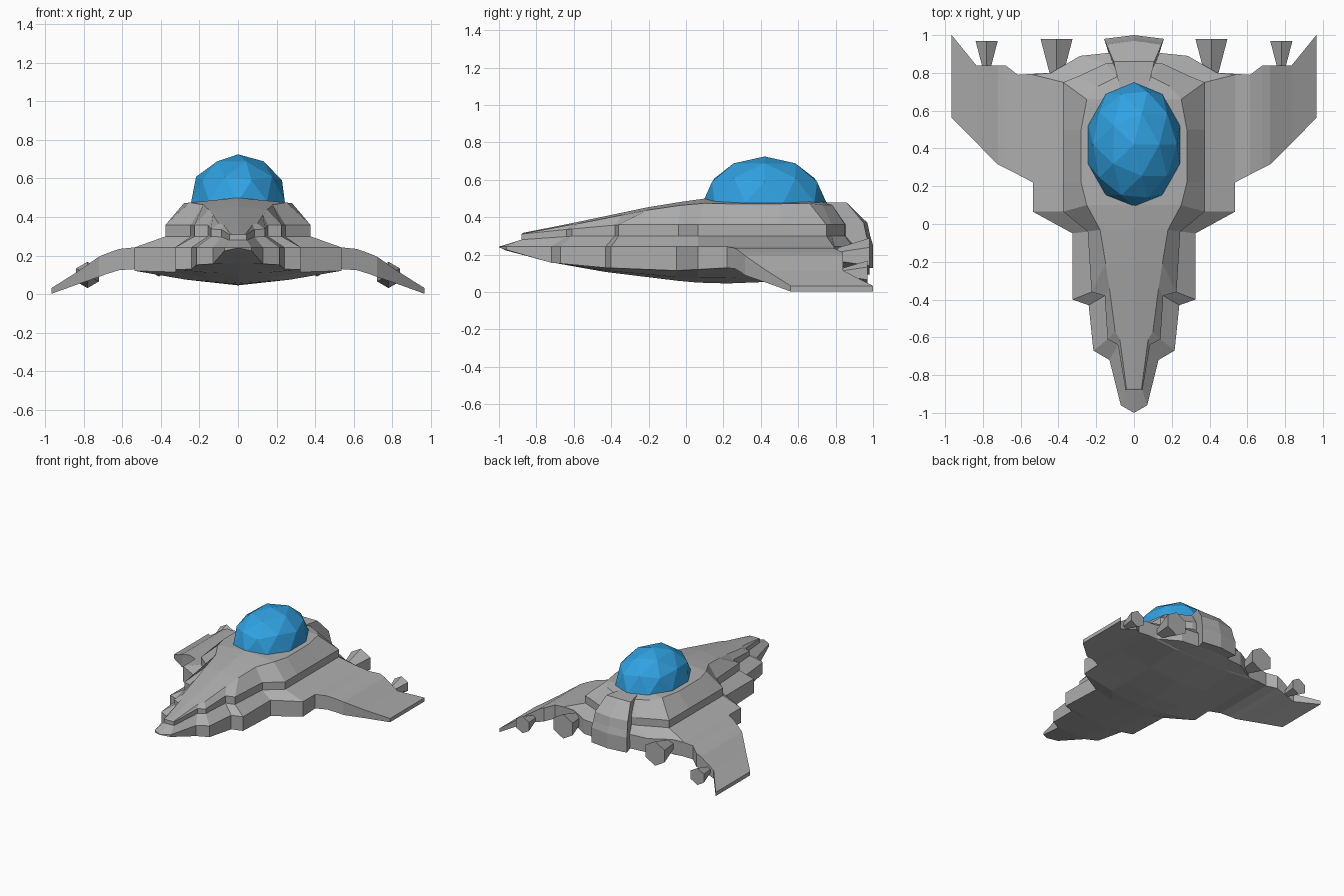
import bpy, bmesh, math
from mathutils import Matrix

cube = bpy.data.objects.get("Cube")
if cube:
    bpy.data.objects.remove(cube)


def material(name, color):
    mat = bpy.data.materials.new(name)
    mat.use_nodes = True
    mat.diffuse_color = color
    mat.node_tree.nodes["Principled BSDF"].inputs["Base Color"].default_value = color
    return mat


GREY = material("hull grey", (0.42, 0.42, 0.42, 1))
BLUE = material("canopy blue", (0.03, 0.36, 0.76, 1))


def finish(name, bm, mat, mirrored=False):
    """Optionally mirror across x, weld, and turn the mesh into an object."""
    if mirrored:
        bmesh.ops.mirror(bm, geom=bm.verts[:] + bm.edges[:] + bm.faces[:],
                         matrix=Matrix.Identity(4), merge_dist=0, axis='X')
    bmesh.ops.remove_doubles(bm, verts=bm.verts[:], dist=0.0005)
    bmesh.ops.dissolve_degenerate(bm, edges=bm.edges[:], dist=0.0005)
    bmesh.ops.recalc_face_normals(bm, faces=bm.faces[:])
    mesh = bpy.data.meshes.new(name)
    bm.to_mesh(mesh)
    bm.free()
    mesh.materials.append(mat)
    obj = bpy.data.objects.new(name, mesh)
    bpy.context.collection.objects.link(obj)
    return obj


def loft(bm, rings, closed=False):
    """Bridge rings that have equal point counts; cap the ends of closed ones."""
    rows = [[bm.verts.new(p) for p in ring] for ring in rings]
    n = len(rows[0])
    for a, b in zip(rows, rows[1:]):
        for i in range(n if closed else n - 1):
            k = (i + 1) % n
            bm.faces.new((a[i], a[k], b[k], b[i]))
    if closed:
        bm.faces.new(rows[0])
        bm.faces.new(rows[-1])


def height(table, y):
    """Piecewise linear height along the length."""
    for (y0, z0), (y1, z1) in zip(table, table[1:]):
        if y <= y1:
            return z0 + (z1 - z0) * max(0, (y - y0) / (y1 - y0))
    return table[-1][1]


# Height lines along the hull, nose to tail
keel = [(-1, .24), (-.89, .19), (-.45, .11), (0, .055), (.15, .045),
        (.45, .05), (.75, .09), (.92, .13)]
rim_low = [(-1, .24), (-.89, .2), (-.72, .157), (-.43, .13), (-.05, .115), (.22, .13)]
deck_low = [(-.88, .28), (-.6, .3)]
deck_high = [(-.88, .31), (-.64, .335), (-.36, .36)]
spine = [(-.88, .315), (-.65, .36), (-.15, .465), (.1, .5), (.66, .5), (.78, .475)]

# Stepped half outlines: rim plate, upper deck, top of the deck
rim = [(0, -1), (.07, -.96), (.13, -.72), (.215, -.67), (.24, -.43), (.325, -.4),
       (.325, -.05), (.535, .065), (.535, .22), (.535, .5), (.535, .79),
       (.44, .8), (.285, .89), (0, .92)]
deck = [(0, -.88), (.045, -.88), (.085, -.64), (.14, -.61), (.155, -.38), (.225, -.36),
        (.245, -.04), (.375, .065), (.375, .22), (.375, .5), (.375, .75),
        (.3, .78), (.15, .85), (0, .86)]
crown = [(0, -.87), (.04, -.87), (.075, -.61), (.1, -.57), (.13, -.34), (.15, -.21),
         (.18, -.03), (.25, .1), (.28, .22), (.28, .5), (.25, .66),
         (.19, .73), (.09, .78), (0, .78)]

# Hull: keel, belly, rim wall, deck wall, shoulders and spine
bm = bmesh.new()
belly = [(x / 2, y, .65 * height(keel, y) + .35 * height(rim_low, y) if x else height(keel, y))
         for x, y in rim]
loft(bm, [
    [(0, y, height(keel, y)) for x, y in rim],
    belly,
    [(x, y, height(rim_low, y)) for x, y in rim],
    [(x, y, .243) for x, y in rim],
    [(x, y, height(deck_low, y)) for x, y in deck],
    [(x, y, height(deck_high, y)) for x, y in deck],
    [(x, y, height(spine, y) - .1 * x) for x, y in crown],
    [(0, y, height(spine, y)) for x, y in crown],
])
finish("hull", bm, GREY, True)

# Wings: sections of x, front, back, top, bottom
sections = [(.45, .22, .8, .24, .125), (.535, .22, .795, .243, .13),
            (.615, .262, .79, .235, .125), (.68, .295, .84, .212, .105),
            (.72, .315, .84, .195, .09), (.835, .43, .84, .115, .05),
            (.965, .56, 1, .033, .003)]
bm = bmesh.new()
loft(bm, [[(x, f, t), (x, b, t), (x, b, u), (x, f, u)] for x, f, b, t, u in sections], True)
finish("wings", bm, GREY, True)

# Tail block: a side profile that flares toward the back
profile = [(.7, .48), (.86, .478), (.95, .37), (.965, .3), (.98, .25), (.98, .13), (.7, .13)]
bm = bmesh.new()
loft(bm, [[(s * (.07 + .42 * max(0, y - .77)), y + (.02 if not s and y > .9 else 0), z)
           for y, z in profile] for s in (-1, 0, 1)], True)
finish("tail_block", bm, GREY)

# Engines: flared six-sided nozzles
for side, label in ((1, "left"), (-1, "right")):
    for part, x, z, front, back, radius in (("inner", .41, .19, .78, .98, .098),
                                            ("outer", .78, .1, .83, .97, .068)):
        bm = bmesh.new()
        loft(bm, [[(side * x + r * math.sin(math.tau * i / 6), y,
                    z + r * math.cos(math.tau * i / 6)) for i in range(6)]
                  for y, r in ((front, radius * .38), (back, radius))], True)
        finish(f"{label}_{part}_engine", bm, GREY)

# Canopy: faceted dome
bm = bmesh.new()
bmesh.ops.create_icosphere(bm, subdivisions=2, radius=1)
bmesh.ops.scale(bm, vec=(.255, .33, .245), verts=bm.verts[:])
bmesh.ops.translate(bm, vec=(0, .42, .48), verts=bm.verts[:])
finish("canopy", bm, BLUE)
